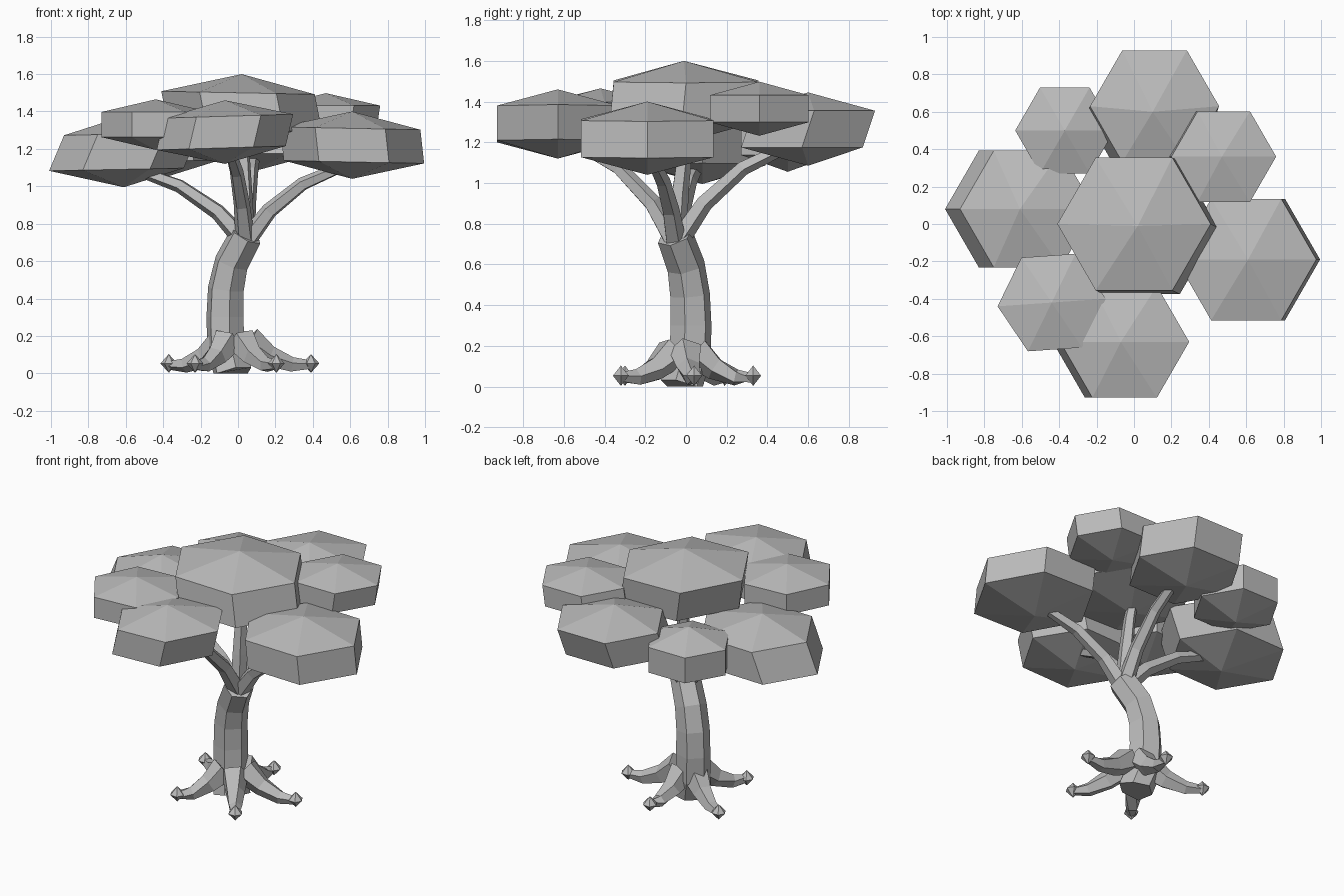
import bpy, bmesh
from math import sin, cos, pi, radians
from mathutils import Vector

if "Cube" in bpy.data.objects:
    bpy.data.objects.remove(bpy.data.objects["Cube"], do_unlink=True)

# One plain grey for the whole tree
GREY = (0.5, 0.5, 0.5, 1)
grey = bpy.data.materials.new("plain grey")
grey.use_nodes = True
grey.diffuse_color = GREY
grey.node_tree.nodes["Principled BSDF"].inputs["Base Color"].default_value = GREY


def loft(name, rings):
    """Flat-shaded skin over rings of points; a single-point ring is a pole."""
    bm = bmesh.new()
    loops = [[bm.verts.new(p) for p in ring] for ring in rings]
    for a, b in zip(loops, loops[1:]):
        n = max(len(a), len(b))
        for i in range(n):
            j = (i + 1) % n
            if len(a) == 1:
                bm.faces.new((a[0], b[j], b[i]))
            elif len(b) == 1:
                bm.faces.new((a[i], a[j], b[0]))
            else:
                bm.faces.new((a[i], a[j], b[j], b[i]))
    for end in (loops[0], loops[-1]):
        if len(end) > 2:
            bm.faces.new(end)
    bmesh.ops.recalc_face_normals(bm, faces=bm.faces)
    mesh = bpy.data.meshes.new(name)
    bm.to_mesh(mesh)
    bm.free()
    mesh.materials.append(grey)
    obj = bpy.data.objects.new(name, mesh)
    bpy.context.collection.objects.link(obj)
    return obj


def tube(name, path, radii, sides, floor=0.0):
    """Tapered faceted limb along a path."""
    pts = [Vector(p) for p in path]
    rings = []
    for i, (p, r) in enumerate(zip(pts, radii)):
        t = (pts[min(i + 1, len(pts) - 1)] - pts[max(i - 1, 0)]).normalized()
        u = t.cross(Vector((0.3, 1, 0))).normalized()
        v = t.cross(u)
        ring = [p + r * (u * cos(k * 2 * pi / sides) + v * sin(k * 2 * pi / sides))
                for k in range(sides)]
        for q in ring:
            q.z = max(q.z, floor)
        rings.append(ring)
    return loft(name, rings)


def pod(name, centre, r, h, lean=(0, 0), slope=0.0, turn=0.0, band=0.5):
    """Squashed six-sided gem: pole, two rings, pole."""
    c = Vector(centre)
    rings = [[c - Vector((0, 0, h))]]
    for s in ((-1, 1) if band else (0,)):
        ring = []
        for k in range(6):
            a = radians(turn) + k * pi / 3
            dx, dy = r * cos(a), r * sin(a)
            ring.append(c + Vector((dx + s * lean[0], dy + s * lean[1],
                                    s * h * band + slope * dx)))
        rings.append(ring)
    rings.append([c + Vector((0, 0, h))])
    return loft(name, rings)


# Leaf clumps
pod("crown_clump", (0.02, -0.01, 1.4), 0.41, 0.2, (-0.02, 0.01), -0.02)
pod("right_clump", (-0.61, 0.08, 1.185), 0.36, 0.19, (0.04, 0), 0.02)
pod("left_clump", (0.61, -0.19, 1.22), 0.375, 0.18, (-0.01, 0), -0.02)
pod("front_clump", (-0.07, -0.63, 1.29), 0.345, 0.17, (0.02, 0), 0.03)
pod("back_clump", (0.1, 0.6, 1.265), 0.345, 0.18, (0.01, 0.03))
pod("small_back_left_clump", (0.47, 0.36, 1.365), 0.28, 0.133, (0.01, 0))
pod("small_front_right_clump", (-0.44, -0.42, 1.33), 0.29, 0.135, turn=4)
pod("small_back_right_clump", (-0.37, 0.5, 1.22), 0.265, 0.165)

# Bent trunk
tube("trunk",
     [(-0.03, -0.02, 0), (-0.065, 0.02, 0.15), (-0.07, 0.025, 0.3),
      (-0.065, 0.02, 0.45), (-0.035, 0, 0.59), (0.045, -0.055, 0.74)],
     [0.11, 0.105, 0.103, 0.1, 0.095, 0.09], 6)

# Branches rise steeply from the fork, then flatten under the clumps
fork = Vector((0.04, -0.05, 0.7))
ends = {"right": (-0.55, 0.06, 1.09), "left": (0.55, -0.16, 1.1),
        "front": (-0.04, -0.52, 1.18), "back": (0.09, 0.5, 1.18),
        "crown": (0.02, 0.02, 1.28)}
for side, end in ends.items():
    span = Vector(end) - fork
    path = [fork + Vector((span.x * t, span.y * t, span.z * s))
            for t, s in ((0, 0), (0.25, 0.42), (0.6, 0.78), (1, 1))]
    tube(side + "_branch", path, [0.055, 0.045, 0.038, 0.03], 5)

# Spreading roots with pointed knobs at the tips
base = Vector((-0.02, -0.01, 0))
tips = [(0.39, 0.04), (0.03, 0.33), (-0.37, 0.19), (-0.23, -0.3), (0.205, -0.32)]
for i, (x, y) in enumerate(tips):
    tip = Vector((x, y, 0.045))
    span = tip - base
    path = []
    for t, z in ((0.18, 0.17), (0.45, 0.09), (0.75, 0.045), (1, 0.045)):
        p = base + span * t
        p.z = z
        path.append(p)
    tube(f"root_{i + 1}", path, [0.085, 0.06, 0.042, 0.025], 5)
    pod(f"root_knob_{i + 1}", (x, y, 0.053), 0.045, 0.05, band=0)
